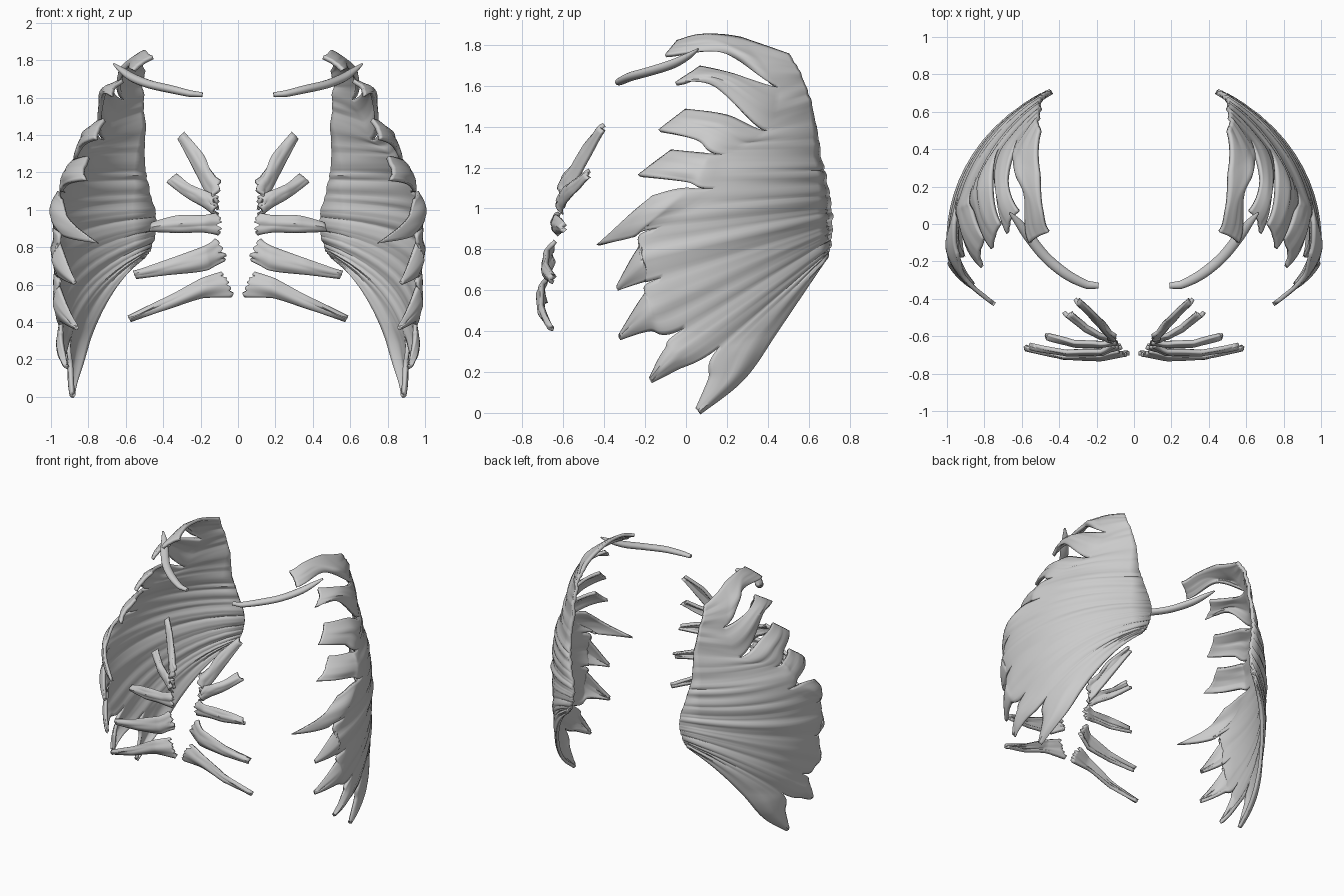
import bpy, bmesh, math, random
from mathutils import Vector, noise

if "Cube" in bpy.data.objects:
    bpy.data.objects.remove(bpy.data.objects["Cube"])

random.seed(4)


def curve(pts, s):
    """Point on an edge polyline: straight first span, smooth after it."""
    i = min(int(s), len(pts) - 2)
    t = s - i
    b, c = Vector(pts[i]), Vector(pts[i + 1])
    if i == 0:
        return b.lerp(c, t)
    a = Vector(pts[i - 1])
    d = Vector(pts[i + 2]) if i + 2 < len(pts) else c + (c - b) * 0.5
    return 0.5 * (2 * b + (c - a) * t + (2 * a - 5 * b + 4 * c - d) * t * t
                  + (3 * b - a - 3 * c + d) * t ** 3)


def loft(bm, upper, lower, place, nu=36, nv=12):
    """Fill between two edges; place(point, s, v) gives the 3D position."""
    grid = []
    for i in range(nu + 1):
        s = (len(upper) - 1) * i / nu
        a, b = curve(upper, s), curve(lower, s)
        grid.append([bm.verts.new(place(a.lerp(b, j / nv), s, j / nv)) for j in range(nv + 1)])
    for i in range(nu):
        for j in range(nv):
            bm.faces.new((grid[i][j], grid[i][j + 1], grid[i + 1][j + 1], grid[i + 1][j]))


def finish(bm, name, thick):
    bmesh.ops.remove_doubles(bm, verts=bm.verts, dist=0.0005)
    bmesh.ops.recalc_face_normals(bm, faces=bm.faces)
    me = bpy.data.meshes.new(name)
    bm.to_mesh(me)
    bm.free()
    ob = bpy.data.objects.new(name, me)
    bpy.context.collection.objects.link(ob)
    if thick:
        m = ob.modifiers.new("thickness", 'SOLIDIFY')
        m.thickness, m.offset = thick, 0
    ob.modifiers.new("mirror", 'MIRROR').use_clip = False
    bpy.ops.object.select_all(action='DESELECT')
    ob.select_set(True)
    bpy.context.view_layer.objects.active = ob
    bpy.ops.object.shade_smooth_by_angle(angle=math.radians(50))
    return ob


# Rib cage surface: half width by height, and its falloff front to back
WIDTH = [(0, .89), (.3, .94), (.6, .97), (.9, .98), (1.1, .965), (1.25, .91),
         (1.45, .83), (1.65, .75), (1.75, .67), (1.86, .51)]


def rib_x(y, z):
    z = min(max(z, 0), 1.859)
    for (z0, w0), (z1, w1) in zip(WIDTH, WIDTH[1:]):
        if z <= z1:
            w = w0 + (w1 - w0) * (z - z0) / (z1 - z0)
            break
    k = y + 0.1
    return w * (math.sqrt(max(0, 1 - (k / .9) ** 2)) if k > 0 else 1 - 2 * k * k)


# Side fan: shared roots on the back edge and notches between fingers, as (y, z)
ROOTS = [(.5, 1.75), (.57, 1.62), (.62, 1.45), (.65, 1.25), (.68, 1.12),
         (.70, 1.0), (.705, .92), (.70, .85), (.69, .79), (.675, .75)]
NOTCHES = [(.27, 1.83), (.45, 1.59), (.40, 1.375), (.18, 1.26), (.14, 1.095),
           (-.13, .905), (-.11, .665), (0, .42), (.17, .33), (.45, .41)]
# Fingers: upper middle, upper tip, lower middle, lower tip, inward curl
FINGERS = [
    ((.08, 1.845), (-.04, 1.815), (.2, 1.76), (-.1, 1.745), .12),
    ((.22, 1.655), (.07, 1.69), (.13, 1.605), (-.05, 1.61), .09),
    ((.2, 1.45), (0, 1.48), (.05, 1.335), (-.13, 1.38), .10),
    ((.08, 1.265), (-.07, 1.28), (0, 1.13), (-.23, 1.16), .10),
    ((-.02, 1.095), (-.16, 1.06), (-.28, .855), (-.43, .82), .02),
    ((-.23, .80), (-.33, .62), (-.2, .645), (-.33, .605), .0),
    ((-.2, .575), (-.32, .38), (-.18, .405), (-.32, .365), .0),
    ((-.1, .31), (-.17, .17), (-.05, .215), (-.17, .155), .0),
    ((.11, .16), (.055, .02), (.28, .17), (.065, .0), .0)]

bm = bmesh.new()
for i, (um, ut, lm, lt, curl) in enumerate(FINGERS):
    def on_ribs(p, s, v):
        y, z = p
        free = max(0, (s - 1) / 2)
        hump = math.sin(math.pi * v)
        lift = hump * (.008 + .02 * math.sin(math.pi * min(1, free)))
        lift += hump * .012 * noise.noise(Vector((v * 5, s * .8, i * 7.3)))
        x = rib_x(y, z) - curl * free ** 2
        out = Vector((x, y + .1, 0)).normalized()
        return Vector((x, y, z)) + out * lift
    loft(bm, [ROOTS[i], NOTCHES[i], um, ut], [ROOTS[i + 1], NOTCHES[i + 1], lm, lt], on_ribs)
finish(bm, "side_muscle_fan", 0.022)

# Front slips: upper edge (x, z), lower edge (x, z), depth y at four stations
SLIPS = [
    ([(.11, 1.16), (.14, 1.2), (.2, 1.31), (.29, 1.41)],
     [(.12, 1.0), (.17, 1.1), (.23, 1.22), (.315, 1.38)], (-.60, -.56, -.49, -.40)),
    ([(.12, 1.07), (.18, 1.1), (.25, 1.13), (.33, 1.185)],
     [(.12, .975), (.18, 1.02), (.27, 1.07), (.375, 1.15)], (-.61, -.59, -.55, -.47)),
    ([(.11, .98), (.18, .965), (.32, .965), (.46, .925)],
     [(.09, .87), (.18, .885), (.32, .885), (.475, .89)], (-.62, -.635, -.63, -.59)),
    ([(.11, .84), (.18, .80), (.36, .735), (.56, .67)],
     [(.075, .73), (.16, .68), (.36, .66), (.545, .64)], (-.64, -.675, -.68, -.645)),
    ([(.09, .665), (.18, .635), (.38, .53), (.585, .425)],
     [(.02, .535), (.18, .535), (.38, .475), (.575, .41)], (-.68, -.70, -.70, -.65))]
bm = bmesh.new()
for k, (up, low, depth) in enumerate(SLIPS):
    rag = [random.uniform(-.02, .02) for _ in range(13)]

    def on_chest(p, s, v):
        j = min(int(s), 2)
        y = depth[j] + (depth[j + 1] - depth[j]) * (s - j)
        y -= .018 * math.sin(math.pi * v)
        y += .008 * noise.noise(Vector((v * 4, s, k * 3.1)))
        return Vector((p[0] + rag[round(v * 12)] * max(0, 1 - s * 2), y, p[1]))
    loft(bm, up, low, on_chest, 24, 12)
finish(bm, "front_muscle_slips", 0.022)

# Collar strap: tapered round muscle along a path of (x, y, z, radius)
STRAP = [(.19, -.33, 1.615, .016), (.25, -.325, 1.62, .022), (.36, -.27, 1.645, .027),
         (.47, -.18, 1.67, .028), (.56, -.07, 1.705, .028), (.62, .01, 1.745, .02),
         (.665, .06, 1.78, .006)]
bm = bmesh.new()
rings = []
for i in range(37):
    s = 6 * i / 36
    p = curve(STRAP, s)
    c, r = p.xyz, p.w
    q = curve(STRAP, min(6, s + .05)).xyz - curve(STRAP, max(0, s - .05)).xyz
    side = q.cross(Vector((0, 0, 1))).normalized()
    top = side.cross(q).normalized()
    rings.append([bm.verts.new(c + max(r, .004) * (math.cos(a) * side + .8 * math.sin(a) * top))
                  for a in (2 * math.pi * j / 16 for j in range(16))])
for a, b in zip(rings, rings[1:]):
    for j in range(16):
        bm.faces.new((a[j], a[(j + 1) % 16], b[(j + 1) % 16], b[j]))
bm.faces.new(rings[0])
bm.faces.new(rings[-1])
finish(bm, "collar_strap", 0)
